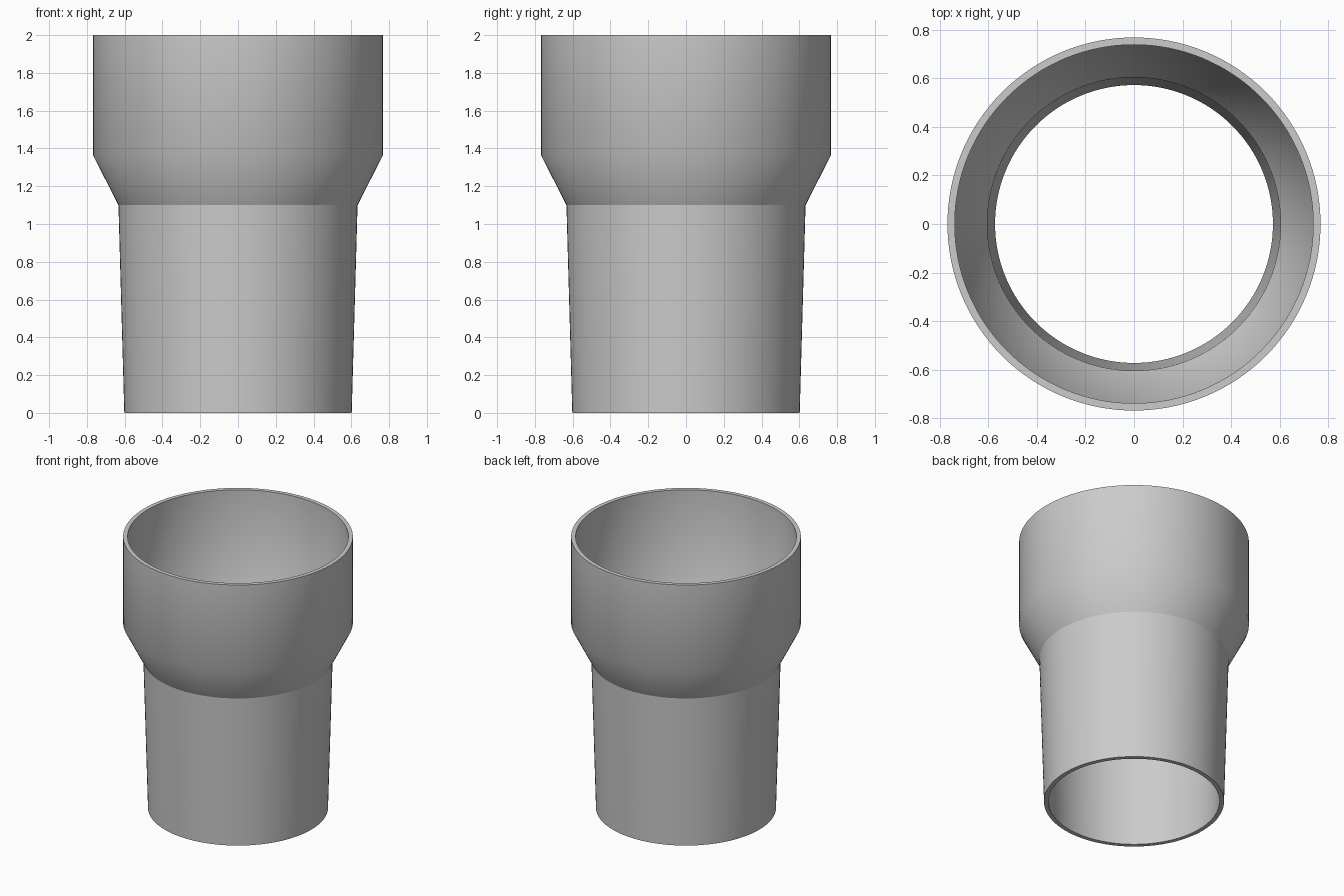
import bpy
import bmesh
from math import cos, sin, tau

cube = bpy.data.objects.get("Cube")
if cube:
    bpy.data.objects.remove(cube, do_unlink=True)

SIDES = 128

# Single grey material
grey = bpy.data.materials.new("plain_grey")
grey.use_nodes = True
colour = (0.6, 0.6, 0.6, 1.0)
grey.diffuse_color = colour
grey.node_tree.nodes["Principled BSDF"].inputs["Base Color"].default_value = colour

# Wall cross-section as a closed loop: radius, height, crisp edge
profile = [
    (0.602, 0.0, True),      # outer foot
    (0.633, 1.10, True),     # outer step
    (0.768, 1.365, False),   # outer shoulder
    (0.768, 2.0, True),      # outer rim
    (0.738, 2.0, True),      # inner rim
    (0.738, 1.37, False),    # inner shoulder
    (0.604, 1.105, True),    # inner step
    (0.572, 0.0, True),      # inner foot
]

# Revolve the cross-section into a hollow stepped sleeve
bm = bmesh.new()
rings = []
for radius, height, crisp in profile:
    rings.append([bm.verts.new((radius * cos(tau * i / SIDES),
                                radius * sin(tau * i / SIDES), height))
                  for i in range(SIDES)])

for k, ring in enumerate(rings):
    above = rings[(k + 1) % len(rings)]
    for i in range(SIDES):
        j = (i + 1) % SIDES
        face = bm.faces.new((ring[i], ring[j], above[j], above[i]))
        face.smooth = True

# Keep the rims and steps crisp, and the shoulders rounded
for (radius, height, crisp), ring in zip(profile, rings):
    for i in range(SIDES):
        edge = bm.edges.get((ring[i], ring[(i + 1) % SIDES]))
        edge.smooth = not crisp

bmesh.ops.recalc_face_normals(bm, faces=bm.faces)
mesh = bpy.data.meshes.new("stepped_sleeve")
bm.to_mesh(mesh)
bm.free()
mesh.materials.append(grey)
sleeve = bpy.data.objects.new("stepped_sleeve", mesh)
bpy.context.scene.collection.objects.link(sleeve)
